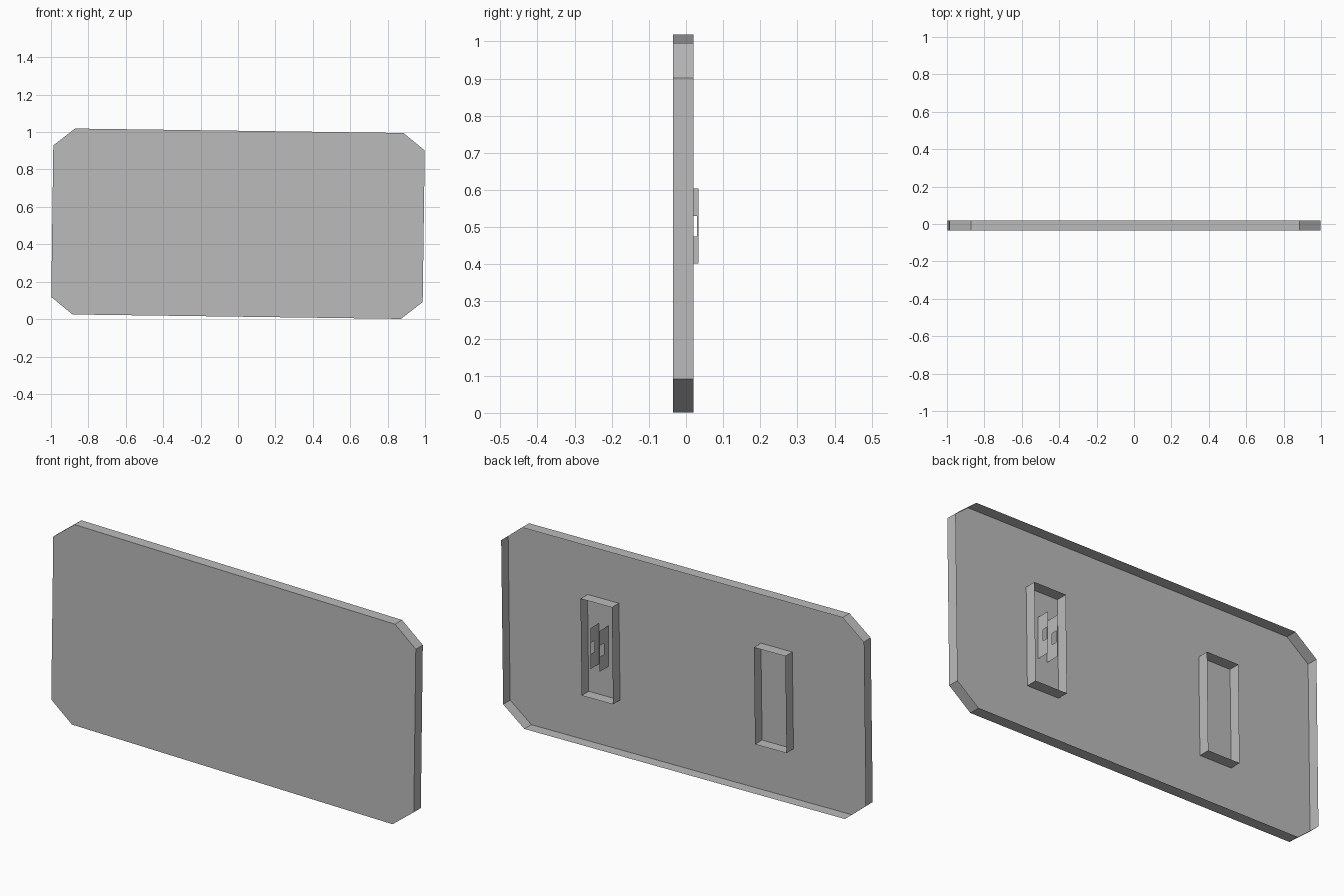
import bpy
import bmesh
from mathutils import Matrix, Vector

old = bpy.data.objects.get("Cube")
if old:
    bpy.data.objects.remove(old, do_unlink=True)

grey = bpy.data.materials.new("plain_grey")
grey.use_nodes = True
grey.diffuse_color = (0.5, 0.5, 0.5, 1)
grey.node_tree.nodes["Principled BSDF"].inputs["Base Color"].default_value = (0.5, 0.5, 0.5, 1)

FRONT, BACK, TAB_BACK = -0.035, 0.02, 0.033
# The whole panel hangs slightly tilted about its centre
TILT = Matrix.Translation((0, 0, 0.51)) @ Matrix.Rotation(0.0135, 4, 'Y')


def finish(name, bm, matrix):
    mesh = bpy.data.meshes.new(name)
    bm.transform(matrix)
    bm.to_mesh(mesh)
    bm.free()
    mesh.materials.append(grey)
    obj = bpy.data.objects.new(name, mesh)
    bpy.context.collection.objects.link(obj)
    return obj


def add_walls(name, outline, closed_front):
    """Thin walls along an x-z outline, with an optional front sheet."""
    bm = bmesh.new()
    front = [bm.verts.new((x, FRONT, z)) for x, z in outline]
    back = [bm.verts.new((x, BACK, z)) for x, z in outline]
    for i in range(len(outline)):
        j = (i + 1) % len(outline)
        bm.faces.new((front[i], back[i], back[j], front[j]))
    if closed_front:
        bm.faces.new(front)
    bmesh.ops.recalc_face_normals(bm, faces=bm.faces)
    return finish(name, bm, TILT)


def rectangle(cx, cz, w, h):
    return [(cx + sx * w / 2, cz + sz * h / 2)
            for sx, sz in ((-1, -1), (1, -1), (1, 1), (-1, 1))]


# Panel: cut-corner front sheet with a rim, open at the back
W, H, CUT_X, CUT_Z = 0.993, 0.497, 0.115, 0.092
corners = []
for sx, sz in ((-1, -1), (1, -1), (1, 1), (-1, 1)):
    pair = [(sx * W, sz * (H - CUT_Z)), (sx * (W - CUT_X), sz * H)]
    corners += pair if sx * sz > 0 else pair[::-1]
add_walls("panel", corners, True)

# Mounting frames on the back of the sheet
for side, x in (("left", 0.475), ("right", -0.475)):
    add_walls(side + "_frame", rectangle(x, -0.013, 0.172, 0.478), False)

# Upright tabs inside the left frame, each with a square window
ys = (FRONT, 0.0, 0.029, TAB_BACK)
zs = (0.402, 0.475, 0.53, 0.604)
for side, x in (("outer", 0.5), ("inner", 0.45)):
    bm = bmesh.new()
    grid = [[bm.verts.new(Vector((x, y, z))) for z in zs] for y in ys]
    for i in range(3):
        for j in range(3):
            if (i, j) != (1, 1):
                bm.faces.new((grid[i][j], grid[i + 1][j],
                              grid[i + 1][j + 1], grid[i][j + 1]))
    finish(side + "_tab", bm, Matrix.Identity(4))
